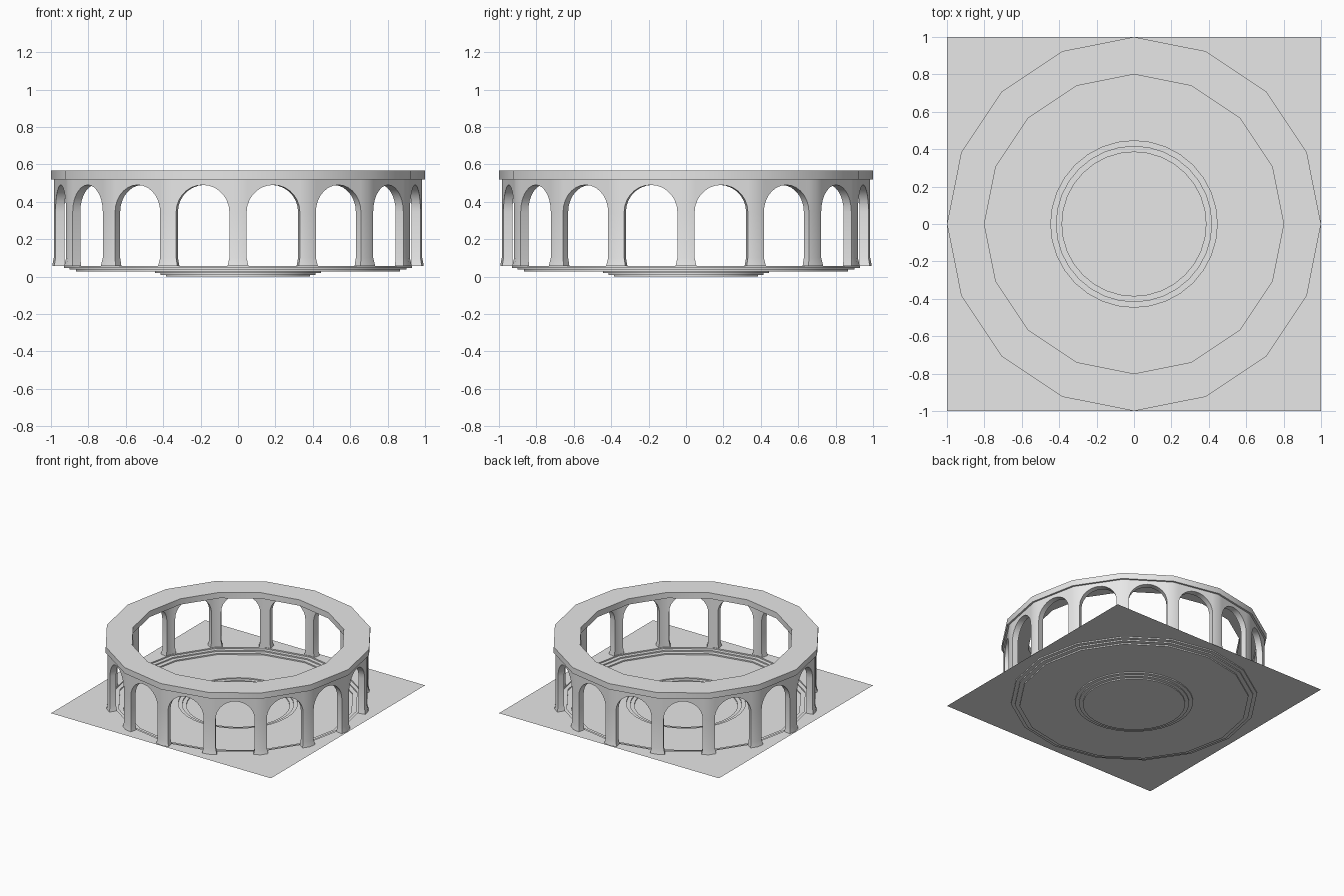
import bpy, bmesh
from math import pi, sin, cos, tan
from mathutils import Vector, Matrix

if "Cube" in bpy.data.objects:
    bpy.data.objects.remove(bpy.data.objects["Cube"], do_unlink=True)

SIDES = 16
HALF = pi / SIDES
FLOOR, EAVE, TOP = 0.057, 0.52, 0.568

stone = bpy.data.materials.new("pale_grey_stone")
stone.use_nodes = True
stone.diffuse_color = (0.8, 0.8, 0.8, 1)
stone.node_tree.nodes["Principled BSDF"].inputs["Base Color"].default_value = (0.8, 0.8, 0.8, 1)


def finish(name, bm, outward=True):
    bmesh.ops.remove_doubles(bm, verts=bm.verts, dist=0.0002)
    if outward:
        bmesh.ops.recalc_face_normals(bm, faces=bm.faces)
    mesh = bpy.data.meshes.new(name)
    bm.to_mesh(mesh)
    bm.free()
    mesh.materials.append(stone)
    obj = bpy.data.objects.new(name, mesh)
    bpy.context.collection.objects.link(obj)
    bpy.ops.object.select_all(action="DESELECT")
    obj.select_set(True)
    bpy.context.view_layer.objects.active = obj
    bpy.ops.object.shade_smooth_by_angle(angle=pi / 6)
    return obj


def bridge(bm, a, b):
    n = len(a)
    for i in range(n):
        j = (i + 1) % n
        bm.faces.new((a[i], a[j], b[j], b[i]))


# Square ground sheet with two sunken flights of steps
def ground_ring(bm, radius, z, shape):
    ring = []
    for k in range(2 * SIDES):
        a = k * HALF
        r = radius
        if shape == "square":
            r /= max(abs(cos(a)), abs(sin(a)))
        elif shape == "polygon" and k % 2:
            r *= cos(HALF)
        ring.append(bm.verts.new((r * cos(a), r * sin(a), z)))
    return ring


bm = bmesh.new()
z = FLOOR
rings = [ground_ring(bm, 1, z, "square")]
for shape, radii, drop in (("polygon", (0.93, 0.90, 0.865), 0.01),
                           ("round", (0.445, 0.415, 0.385), 0.009)):
    for r in radii:
        rings.append(ground_ring(bm, r, z, shape))
        z -= drop
        rings.append(ground_ring(bm, r, z, shape))
for a, b in zip(rings, rings[1:]):
    bridge(bm, a, b)
bm.faces.new(rings[-1])
finish("stepped_ground", bm, outward=False)

# Arcade: one arched bay, repeated round the ring
OUTER, INNER = 0.985 * cos(HALF), 0.935 * cos(HALF)
OPEN, SPRING, FOOT = 0.145, 0.345, 0.10
ARCH_STEPS = 14


def bay_grid():
    """Pairs of (opening point, edge point) as (u, z); u = None means the bay edge."""
    left = [((-OPEN + 0.008, FLOOR), (-1, FLOOR)),
            ((-OPEN, FOOT), (-1, FOOT)),
            ((-OPEN, SPRING), (-1, SPRING))]
    arch = []
    for i in range(ARCH_STEPS + 1):
        a = pi - pi * i / ARCH_STEPS
        u = OPEN * cos(a)
        arch.append(((u, SPRING + OPEN * sin(a)), (u, EAVE)))
    right = [((-p[0], p[1]), (1, q[1])) for p, q in reversed(left)]
    return left + [((-OPEN, SPRING), (-1, EAVE))] + arch \
        + [((OPEN, SPRING), (1, EAVE))] + right


def place(point, apothem, turn):
    u, h = point
    if apothem == OUTER and h == FLOOR:
        apothem += 0.008
    if abs(u) == 1:
        u *= apothem * tan(HALF)
    return turn @ Vector((u, -apothem, h))


def add_face(bm, points):
    unique = []
    for p in points:
        if all((p - q).length > 1e-5 for q in unique):
            unique.append(p)
    if len(unique) > 2:
        bm.faces.new([bm.verts.new(p) for p in unique])


bm = bmesh.new()
grid = bay_grid()
for k in range(SIDES):
    turn = Matrix.Rotation((2 * k + 1) * HALF, 3, "Z")
    for (p0, q0), (p1, q1) in zip(grid, grid[1:]):
        for ap in (OUTER, INNER):
            add_face(bm, [place(p, ap, turn) for p in (p0, p1, q1, q0)])
        add_face(bm, [place(p0, OUTER, turn), place(p1, OUTER, turn),
                      place(p1, INNER, turn), place(p0, INNER, turn)])
finish("arcade_wall", bm)

# Flat ring resting on the arcade
bm = bmesh.new()
loops = []
for r, h in ((1, EAVE), (1, TOP), (0.8, TOP), (0.8, EAVE)):
    loops.append([bm.verts.new((r * cos(2 * k * HALF), r * sin(2 * k * HALF), h))
                  for k in range(SIDES)])
for a, b in zip(loops, loops[1:] + loops[:1]):
    bridge(bm, a, b)
finish("top_ring", bm)

# Ground sheet faces upward
ground = bpy.data.objects["stepped_ground"].data
if ground.polygons[0].normal.z < 0:
    ground.flip_normals()
